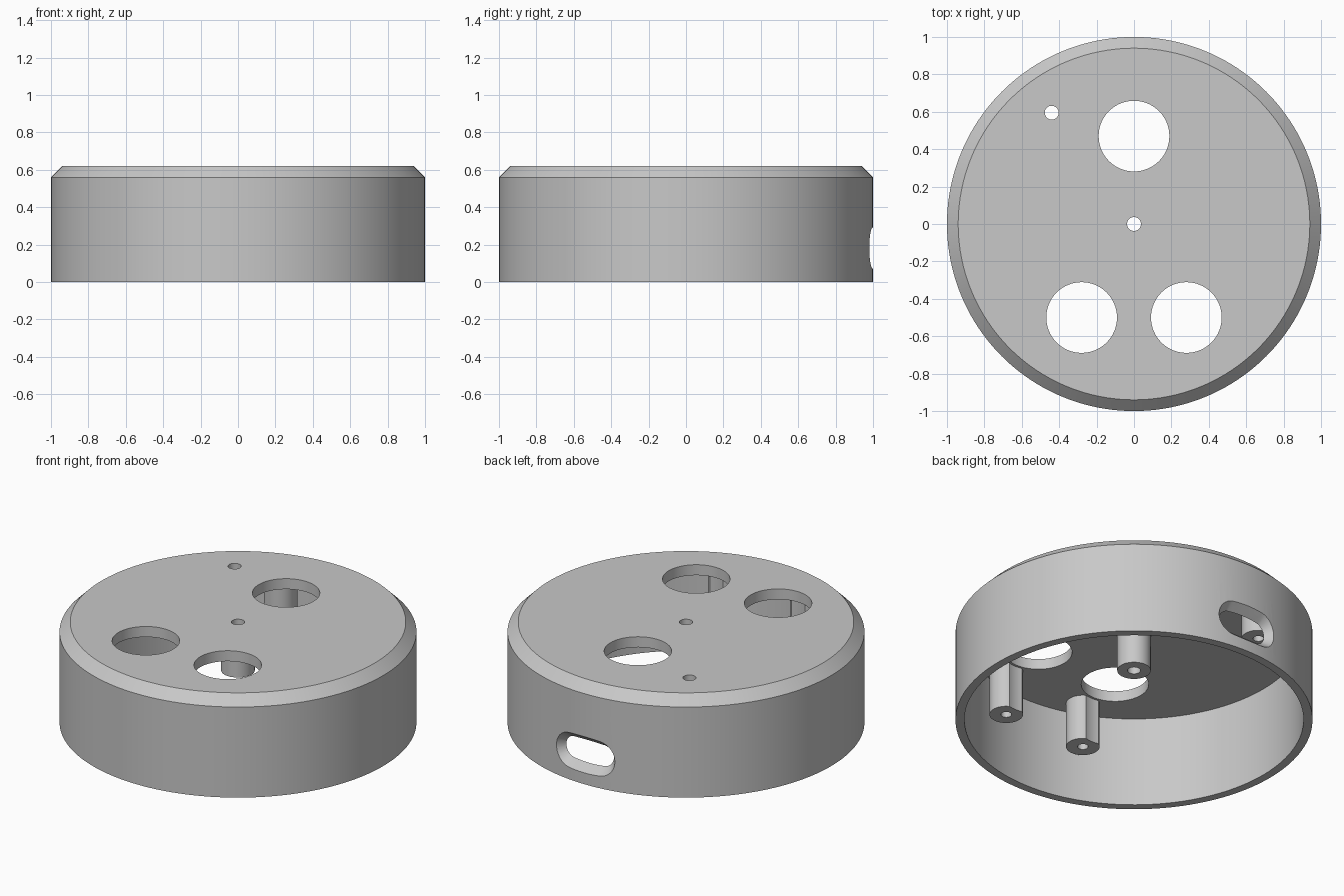
import bpy, bmesh
from math import pi, cos, sin

cube = bpy.data.objects.get("Cube")
if cube:
    bpy.data.objects.remove(cube, do_unlink=True)

HEIGHT, CEILING = 0.62, 0.555
POST_R = 0.094

grey = bpy.data.materials.new("matte_grey")
grey.use_nodes = True
colour = (0.58, 0.58, 0.58, 1)
grey.diffuse_color = colour
grey.node_tree.nodes["Principled BSDF"].inputs["Base Color"].default_value = colour


def make_object(name, bm):
    bmesh.ops.recalc_face_normals(bm, faces=bm.faces)
    mesh = bpy.data.meshes.new(name)
    bm.to_mesh(mesh)
    bm.free()
    mesh.materials.append(grey)
    obj = bpy.data.objects.new(name, mesh)
    bpy.context.collection.objects.link(obj)
    return obj


def loft(name, rings):
    """Closed solid through a list of equal-length point rings."""
    bm = bmesh.new()
    loops = [[bm.verts.new(p) for p in ring] for ring in rings]
    n = len(loops[0])
    for a, b in zip(loops, loops[1:]):
        for i in range(n):
            j = (i + 1) % n
            bm.faces.new((a[i], a[j], b[j], b[i]))
    bm.faces.new(loops[0])
    bm.faces.new(loops[-1])
    return make_object(name, bm)


def circle(x, y, z, r, n):
    return [(x + r * cos(2 * pi * i / n), y + r * sin(2 * pi * i / n), z) for i in range(n)]


def cylinder(name, x, y, z0, z1, r, n=48):
    return loft(name, [circle(x, y, z0, r, n), circle(x, y, z1, r, n)])


def stadium(y, half_w, half_h, z, n=16):
    ring = []
    for side in (1, -1):
        for i in range(n + 1):
            a = -pi / 2 + pi * i / n
            ring.append((side * (half_w - half_h + half_h * cos(a)), y, z + side * half_h * sin(a)))
    return ring


def cut(obj, cutters):
    """Subtract the cutters, then discard them."""
    for cutter in cutters:
        cutter.hide_render = True
        mod = obj.modifiers.new("cut", 'BOOLEAN')
        mod.operation, mod.solver, mod.object = 'DIFFERENCE', 'EXACT', cutter
    depsgraph = bpy.context.evaluated_depsgraph_get()
    mesh = bpy.data.meshes.new_from_object(obj.evaluated_get(depsgraph))
    obj.modifiers.clear()
    obj.data = mesh
    for cutter in cutters:
        bpy.data.objects.remove(cutter, do_unlink=True)


def smooth(obj):
    bpy.ops.object.select_all(action='DESELECT')
    obj.select_set(True)
    bpy.context.view_layer.objects.active = obj
    bpy.ops.object.shade_smooth_by_angle(angle=0.5)


# Open-bottomed round housing with a chamfered top edge
profile = [(CEILING, 0.95), (0, 0.95), (0, 1), (0.56, 1), (HEIGHT, 0.94)]
housing = loft("housing", [circle(0, 0, z, r, 160) for z, r in profile])

# Three large openings, a centre hole and a small indicator hole
openings = [(0, 0.47), (-0.28, -0.5), (0.28, -0.5)]
holes = [(x, y, 0.189) for x, y in openings] + [(0, 0, 0.037), (-0.44, 0.595, 0.037)]
cutters = [cylinder("hole_cutter", x, y, 0.4, 0.8, r, 64) for x, y, r in holes]

# Flared cable slot through the back wall
flare = 0.85
cutters.append(loft("slot_cutter", [
    stadium(y, 0.217 + flare * (y - 1), 0.112 + flare * (y - 1), 0.182)
    for y in (0.9, 1.05)]))
cut(housing, cutters)
smooth(housing)

# Screw posts hanging from the ceiling, trimmed clear of the openings
posts = [("centre_post", 0, 0, 0.32)]
for side, s in (("left", 1), ("right", -1)):
    posts.append(("front_post_" + side, s * 0.28, -0.78, 0.276))
    posts.append(("back_post_" + side, s * 0.255, 0.78, 0.276))

for name, x, y, bottom in posts:
    post = cylinder(name, x, y, bottom, CEILING + 0.002, POST_R)
    centre = name == "centre_post"
    bore = (0.037, 0.8) if centre else (0.03, 0.5)
    tools = [cylinder("bore_cutter", x, y, 0.1, bore[1], bore[0], 32)]
    if name.startswith("front"):
        tools.append(cylinder("clearance_cutter", x, -0.5, 0.1, 0.8, 0.203, 64))
    cut(post, tools)
    smooth(post)
